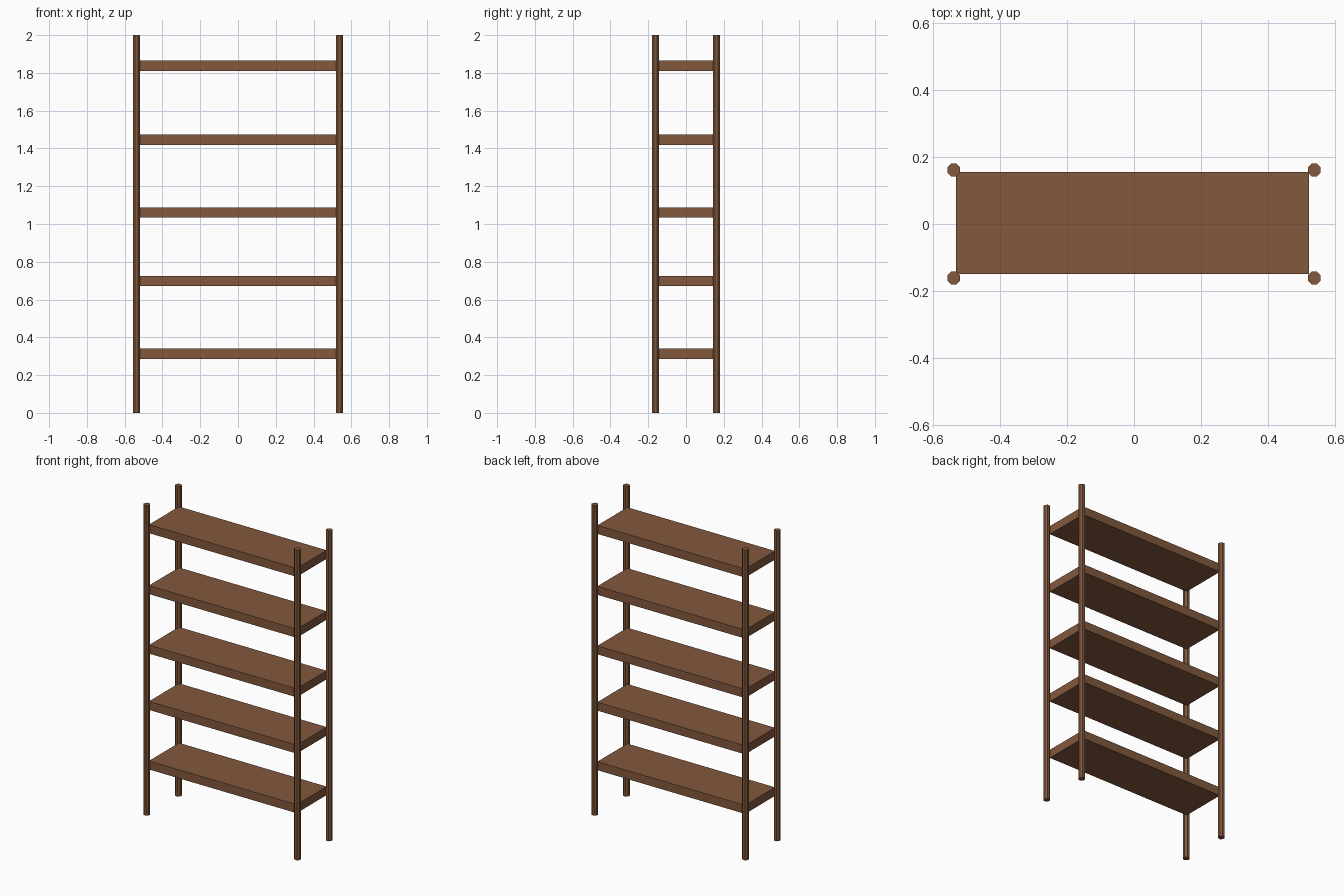
import bpy, math

if "Cube" in bpy.data.objects:
    bpy.data.objects.remove(bpy.data.objects["Cube"])

wood = bpy.data.materials.new("brown wood")
wood.diffuse_color = (0.223, 0.098, 0.047, 1.0)
wood.use_nodes = True
wood.node_tree.nodes["Principled BSDF"].inputs["Base Color"].default_value = wood.diffuse_color

# Corner posts: thin low-poly rods, full height
POST_X, POST_Y, POST_R, HEIGHT = 0.538, 0.161, 0.0205, 2.0
for side, sx in (("left", -1), ("right", 1)):
    for end, sy in (("front", -1), ("back", 1)):
        bpy.ops.mesh.primitive_cylinder_add(
            vertices=8, radius=POST_R, depth=HEIGHT,
            location=(sx * POST_X, sy * POST_Y, HEIGHT / 2),
            rotation=(0, 0, math.radians(22.5)))
        post = bpy.context.object
        post.name = f"{end}_{side}_post"
        post.data.materials.append(wood)

# Shelf boards, corners set into the posts
X0, X1, Y0, Y1, THICK = -0.531, 0.523, -0.149, 0.156, 0.055
for i, z in enumerate((0.314, 0.698, 1.061, 1.445, 1.838), 1):
    bpy.ops.mesh.primitive_cube_add(
        size=1, location=((X0 + X1) / 2, (Y0 + Y1) / 2, z))
    shelf = bpy.context.object
    shelf.name = f"shelf_{i}"
    shelf.scale = (X1 - X0, Y1 - Y0, THICK)
    bpy.ops.object.transform_apply(location=False, rotation=False, scale=True)
    shelf.data.materials.append(wood)
